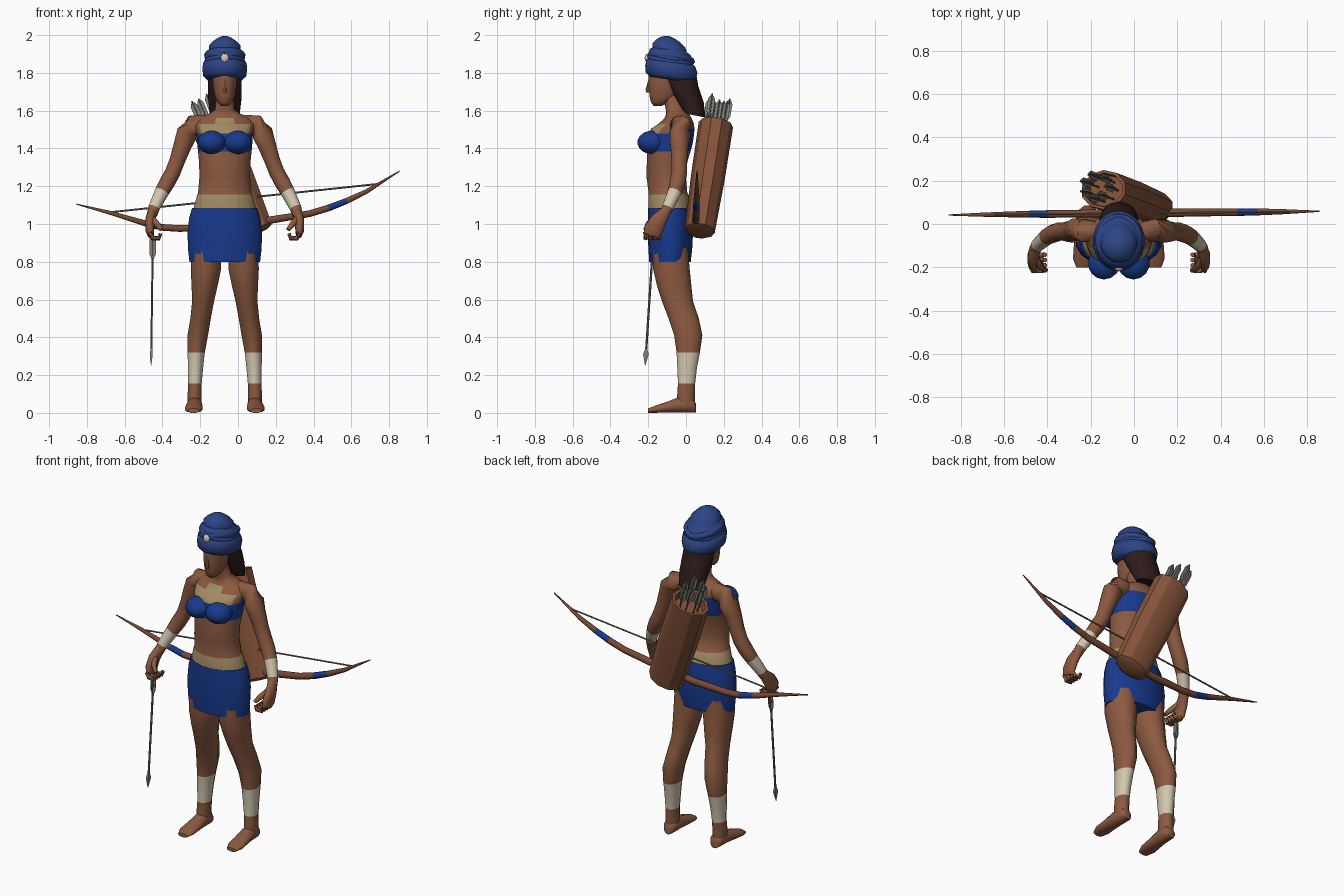
import bpy, bmesh, math, random
from mathutils import Vector

old = bpy.data.objects.get("Cube")
if old:
    bpy.data.objects.remove(old, do_unlink=True)
random.seed(4)
CX = -0.07          # body centre line
Z = Vector((0, 0, 1))


def material(name, *srgb):
    m = bpy.data.materials.new(name)
    m.use_nodes = True
    col = [(c / 255) ** 2.2 for c in srgb] + [1]
    m.diffuse_color = col
    bsdf = m.node_tree.nodes["Principled BSDF"]
    bsdf.inputs["Base Color"].default_value = col
    bsdf.inputs["Roughness"].default_value = 0.9
    return m


skin = material("skin brown", 138, 90, 66)
blue = material("cloth blue", 30, 60, 140)
wrap_blue = material("turban blue", 48, 70, 132)
cream = material("bandage cream", 208, 198, 174)
tan = material("gold tan", 160, 138, 100)
hair_mat = material("hair dark", 50, 34, 32)
leather = material("quiver leather", 132, 84, 60)
feather = material("feather grey", 125, 125, 120)
wood = material("bow wood", 118, 74, 54)
cord = material("cord", 122, 110, 94)


def finish(ob, angle=40):
    bpy.ops.object.select_all(action="DESELECT")
    ob.select_set(True)
    bpy.context.view_layer.objects.active = ob
    bpy.ops.object.shade_smooth_by_angle(angle=math.radians(angle))
    return ob


def loft(name, rings, mats, segs=12, axis=None, tilt=0, rule=None, angle=40):
    """Skin rings of (centre, rx, ry); rule(face centre) picks the material."""
    bm = bmesh.new()
    pts = [Vector(r[0]) for r in rings]
    loops = []
    for i, (c, rx, ry) in enumerate(rings):
        t = axis or (pts[min(i + 1, len(pts) - 1)] - pts[max(i - 1, 0)]).normalized()
        ref = Vector((0, 1, 0)) if abs(t.x) > 0.8 else Vector((1, 0, 0))
        u = (ref - t * ref.dot(t)).normalized()
        v = t.cross(u) + Z * tilt
        loop = []
        for k in range(segs):
            a = 2 * math.pi * (k + 0.5) / segs
            loop.append(bm.verts.new(pts[i] + u * rx * math.cos(a) + v * ry * math.sin(a)))
        loops.append(loop)
    for a, b in zip(loops, loops[1:]):
        for k in range(segs):
            n = (k + 1) % segs
            bm.faces.new((a[k], a[n], b[n], b[k]))
    bm.faces.new(loops[0])
    bm.faces.new(loops[-1])
    bmesh.ops.recalc_face_normals(bm, faces=bm.faces)
    if rule:
        for f in bm.faces:
            f.material_index = rule(f.calc_center_median())
    me = bpy.data.meshes.new(name)
    bm.to_mesh(me)
    bm.free()
    for m in mats:
        me.materials.append(m)
    ob = bpy.data.objects.new(name, me)
    bpy.context.collection.objects.link(ob)
    return finish(ob, angle)


def stack(name, rows, mats, **kw):
    """Horizontal rings on the centre line: (z, y, half width, half depth)."""
    return loft(name, [((CX, y, z), rx, ry) for z, y, rx, ry in rows], mats, axis=Z, **kw)


def ball(name, loc, size, mat, segs=14):
    bpy.ops.mesh.primitive_uv_sphere_add(segments=segs, ring_count=segs // 2 + 2, location=loc)
    ob = bpy.context.object
    ob.name, ob.scale = name, size
    ob.data.materials.append(mat)
    return finish(ob, 60)


# Torso: breast band, collar ornament and belt are face colours
def torso_rule(c):
    dx, front = abs(c.x - CX), c.y < -0.08
    if c.z < 1.155:
        return 2
    if 1.38 < c.z < 1.48 or (not front and 1.48 < c.z < 1.5):
        return 1
    if front and (1.48 < c.z < 1.52 and dx < 0.125 or 1.51 < c.z < 1.565 and dx < 0.055):
        return 2
    return 0


stack("torso", [(1.06, -.087, .172, .112), (1.155, -.093, .147, .107), (1.16, -.095, .143, .103),
                (1.25, -.105, .135, .105), (1.33, -.1, .137, .108), (1.385, -.09, .143, .115),
                (1.43, -.083, .147, .12), (1.48, -.078, .15, .122), (1.505, -.07, .155, .115),
                (1.53, -.052, .16, .095), (1.56, -.042, .14, .072), (1.585, -.045, .08, .06),
                (1.605, -.055, .052, .052), (1.68, -.075, .045, .05)],
      [skin, blue, tan], segs=28, rule=torso_rule, angle=60)
stack("skirt", [(.8, -.085, .19, .11), (.87, -.083, .198, .116), (.95, -.083, .2, .12),
                (1.03, -.085, .192, .116), (1.085, -.088, .176, .113)], [blue], segs=18)

# Head, nose, hair
stack("head", [(1.626, -.15, .02, .022), (1.645, -.135, .04, .052), (1.68, -.115, .055, .08),
               (1.74, -.108, .064, .092), (1.8, -.105, .067, .095), (1.87, -.1, .06, .085)],
      [skin], segs=16, angle=60)
loft("nose", [((CX, -.192, 1.765), .006, .006), ((CX, -.2, 1.715), .012, .014),
              ((CX, -.198, 1.695), .013, .012)], [skin], segs=6, axis=Z)
stack("hair", [(1.84, -.05, .085, .1), (1.75, -.03, .092, .095), (1.66, .012, .09, .082),
               (1.575, .045, .08, .058)], [hair_mat], segs=14, tilt=-.2)

# Turban with stacked folds and two crossing rolls
stack("turban", [(1.765, -.08, .095, .115), (1.785, -.08, .115, .135), (1.82, -.078, .12, .14),
                 (1.852, -.08, .116, .13), (1.862, -.08, .102, .116), (1.885, -.08, .109, .12),
                 (1.912, -.085, .1, .108), (1.922, -.087, .085, .092), (1.945, -.09, .083, .088),
                 (1.97, -.093, .058, .064), (1.987, -.095, .032, .036), (1.995, -.095, .01, .01)],
      [wrap_blue], segs=20, tilt=-.14, angle=50)
for s in (-1, 1):
    bpy.ops.mesh.primitive_torus_add(major_segments=20, minor_segments=8, major_radius=.092,
                                     minor_radius=.02, location=(CX, -.08, 1.875),
                                     rotation=(-.14, s * .2, 0))
    roll = bpy.context.object
    roll.name, roll.scale = "turban_roll", (1, 1.15, 1)
    roll.data.materials.append(wrap_blue)
    finish(roll, 60)
ball("turban_jewel", (CX, -.205, 1.878), (.022, .014, .024), cream, 8)

# Mirrored limbs
for s, side in ((-1, "right"), (1, "left")):
    def P(dx, y, z):
        return (CX + s * dx, y, z)

    def tube(part, rows, mats=(skin,), **kw):
        return loft(side + "_" + part, [(P(*r[:3]), r[3], r[-1]) for r in rows], mats, **kw)

    ball(side + "_bust_cup", P(.068, -.18, 1.432), (.076, .077, .062), blue)
    tube("arm", [(.1, -.035, 1.535, .045), (.165, -.03, 1.525, .056), (.2, -.03, 1.48, .058),
                 (.222, -.035, 1.42, .05), (.25, -.035, 1.34, .043), (.275, -.035, 1.275, .042),
                 (.305, -.045, 1.22, .042), (.333, -.06, 1.17, .038), (.375, -.098, 1.085, .031),
                 (.385, -.115, 1.05, .028)], (skin, cream),
         rule=lambda c: int(1.085 < c.z < 1.17), angle=60)
    tube("palm", [(.383, -.108, 1.065, .026, .03), (.395, -.145, 1.02, .026, .045),
                  (.397, -.172, .97, .024, .052), (.392, -.182, .94, .016, .045)], angle=60)
    for i in range(4):
        y = -.142 - .024 * i
        tube("finger", [(.397, y, .955, .014), (.38, y, .925, .014),
                        (.35, y, .925, .013), (.34, y, .95, .011)], segs=6, angle=60)
    tube("thumb", [(.385, -.15, 1.03, .018), (.36, -.2, 1.0, .016), (.335, -.215, .97, .011)],
         segs=6, angle=60)
    tube("leg", [(.1, -.082, .88, .08, .095), (.1, -.077, .76, .083, .1), (.107, -.062, .67, .071, .094),
                 (.115, -.045, .59, .06, .085), (.128, -.012, .5, .056, .083),
                 (.143, .012, .41, .056, .077), (.151, .012, .32, .047, .064),
                 (.155, .006, .24, .042, .054), (.158, .003, .155, .037, .047),
                 (.16, 0, .1, .038, .048), (.16, 0, .04, .038, .048)], (skin, cream),
         axis=Z, rule=lambda c: int(.155 < c.z < .32), angle=60)
    tube("foot", [(.158, .052, .026, .025, .026), (.158, .035, .04, .038, .04),
                  (.16, -.04, .042, .041, .042), (.163, -.1, .03, .046, .03),
                  (.165, -.16, .02, .048, .02), (.165, -.2, .012, .032, .012)],
         axis=Vector((0, -1, 0)), angle=60)

# Quiver, recessed at the mouth
low, high = Vector((.085, .073, .965)), Vector((-.14, .158, 1.525))
ax = (high - low).normalized()
loft("quiver", [(low - ax * .015, .075, .055), (low, .105, .08), (low.lerp(high, .5), .115, .09),
                (high, .112, .092), (high, .095, .078), (high - ax * .05, .09, .074)],
     [leather], segs=10, axis=ax, angle=30)


def fletching(name, p, d, length, w):
    for rx, ry in ((1, 0), (0, 1)):
        rows = [(p + d * length * f, max(.002, w * k * rx), max(.002, w * k * ry))
                for f, k in ((0, .2), (.25, 1), (.85, 1), (1, .5))]
        loft(name, rows, [feather], segs=4, axis=d)


# Arrows in the quiver
for i in range(7):
    a = 2 * math.pi * i / 7
    off = Vector((.055 * math.cos(a), .05 * math.sin(a), 0))
    d = (ax + off * .5).normalized()
    p = high + off - ax * .05
    top = .17 + random.uniform(-.02, .03)
    loft("quiver_arrow_shaft", [(p - d * .1, .005, .005), (p + d * (top + .03), .005, .005)], [cord], segs=6)
    fletching("quiver_arrow_feather", p + d * (top - .1), d, .12, .026)

# Arrow held in the right hand
tip, nock = Vector((-.46, -.216, .25)), Vector((-.45, -.168, 1.0))
d = (nock - tip).normalized()
loft("hand_arrow_shaft", [(tip + d * .05, .006, .006), (nock, .006, .006)], [cord], segs=6)
loft("hand_arrow_head", [(tip, .001, .001), (tip + d * .06, .011, .021), (tip + d * .09, .006, .007)],
     [feather], segs=4)
fletching("hand_arrow_feather", tip + d * .56, d, .13, .024)

# Bow with two cloth grips, and its string
bow = [(-.855, 1.105, .003), (-.68, 1.06, .011), (-.49, 1.003, .017), (-.4, .982, .019),
       (-.31, .976, .019), (-.1, .985, .021), (.167, 1.02, .021), (.38, 1.055, .019),
       (.48, 1.085, .019), (.575, 1.122, .017), (.68, 1.172, .013), (.855, 1.28, .003)]
loft("bow", [((x, .05 + .01 * x, z), r, r) for x, z, r in bow], [wood, blue], segs=8,
     rule=lambda c: int(-.49 < c.x < -.4 or .48 < c.x < .575), angle=60)
loft("bow_string", [((-.68, .043, 1.062), .005, .005), ((.74, .057, 1.212), .005, .005)], [cord], segs=6)
